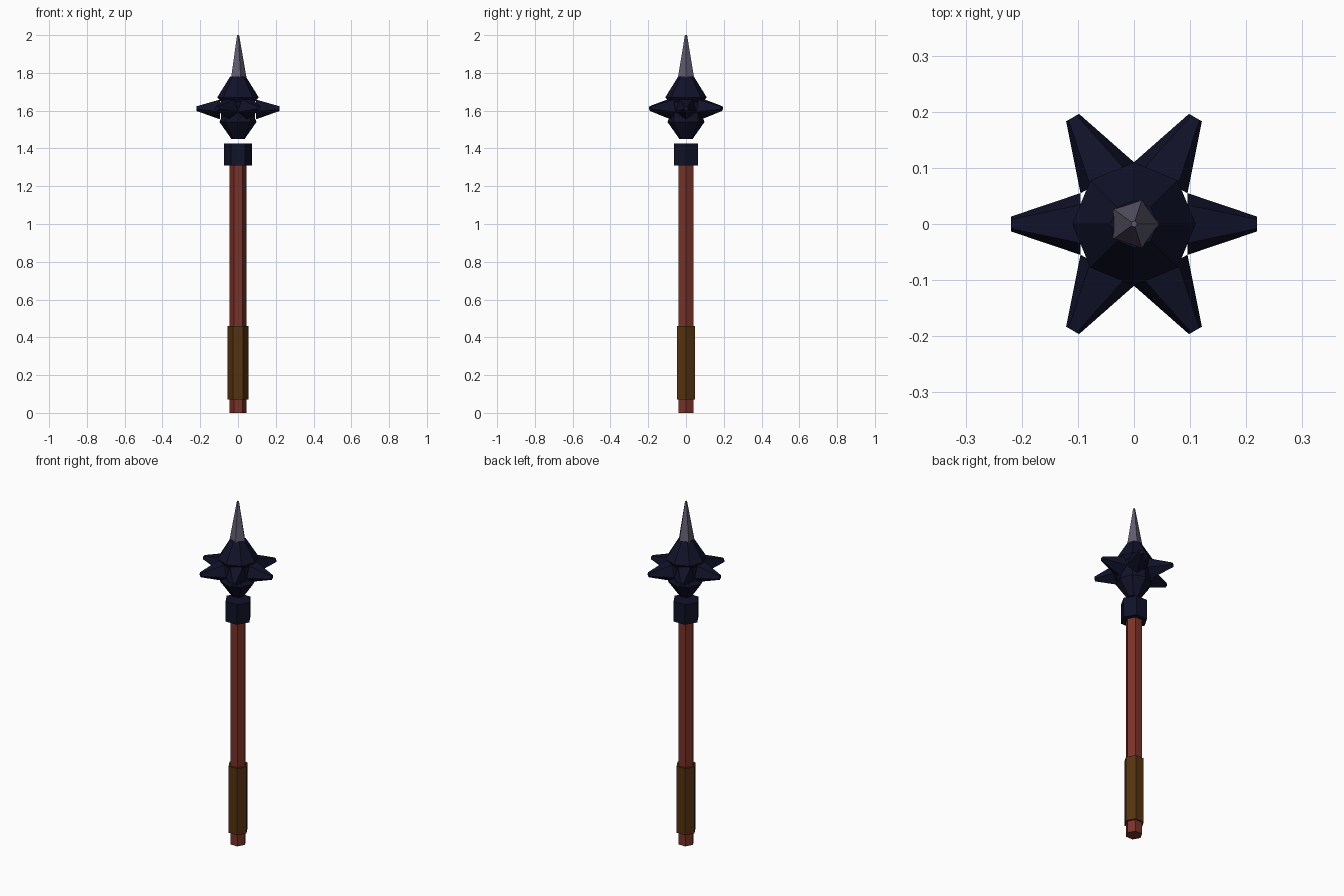
import bpy, bmesh, math
from mathutils import Matrix, Vector

if "Cube" in bpy.data.objects:
    bpy.data.objects.remove(bpy.data.objects["Cube"])


def material(name, rgb):
    m = bpy.data.materials.new(name)
    m.diffuse_color = (*rgb, 1)
    m.use_nodes = True
    m.node_tree.nodes["Principled BSDF"].inputs["Base Color"].default_value = m.diffuse_color
    return m


WOOD = material("red wood", (0.19, 0.032, 0.021))
LEATHER = material("brown leather", (0.09, 0.032, 0.005))
IRON = material("dark iron", (0.0055, 0.006, 0.022))
STEEL = material("grey steel", (0.12, 0.107, 0.155))


def lathe(name, profile, sides, mat, matrix=Matrix()):
    """Flat-faced turned solid from (radius, height) pairs, first vertex on +x."""
    bm = bmesh.new()
    rings = [[bm.verts.new((r * math.cos(math.tau * i / sides),
                            r * math.sin(math.tau * i / sides), z))
              for i in range(sides)] for r, z in profile]
    for a, b in zip(rings, rings[1:]):
        for i in range(sides):
            j = (i + 1) % sides
            bm.faces.new((a[i], a[j], b[j], b[i]))
    bm.faces.new(rings[0][::-1])
    bm.faces.new(rings[-1])
    bm.transform(matrix)
    bmesh.ops.recalc_face_normals(bm, faces=bm.faces)
    mesh = bpy.data.meshes.new(name)
    bm.to_mesh(mesh)
    bm.free()
    mesh.materials.append(mat)
    ob = bpy.data.objects.new(name, mesh)
    bpy.context.collection.objects.link(ob)
    return ob


# Handle, grip and collar
lathe("shaft", [(0.045, 0), (0.045, 1.32)], 6, WOOD)
lathe("grip", [(0.055, 0.07), (0.055, 0.46)], 6, LEATHER)
lathe("collar", [(0.073, 1.31), (0.073, 1.427)], 6, IRON)

# Head core with flared shoulders and a narrower waist
lathe("head_core", [(0.035, 1.45), (0.098, 1.54), (0.09, 1.56), (0.088, 1.645),
                    (0.11, 1.67), (0.042, 1.78)], 8, IRON)

# Ring of six blunt five-sided spikes, one corner pointing down
for k in range(6):
    place = (Matrix.Translation((0, 0, 1.612))
             @ Matrix.Rotation(k * math.pi / 3, 4, 'Z')
             @ Matrix.Rotation(math.pi / 2, 4, 'Y'))
    lathe(f"side_spike_{k + 1}", [(0.058, 0.095), (0.014, 0.219)], 5, IRON, place)

# Top spike
lathe("top_spike", [(0.045, 1.775), (0.006, 2.0)], 5, STEEL)
